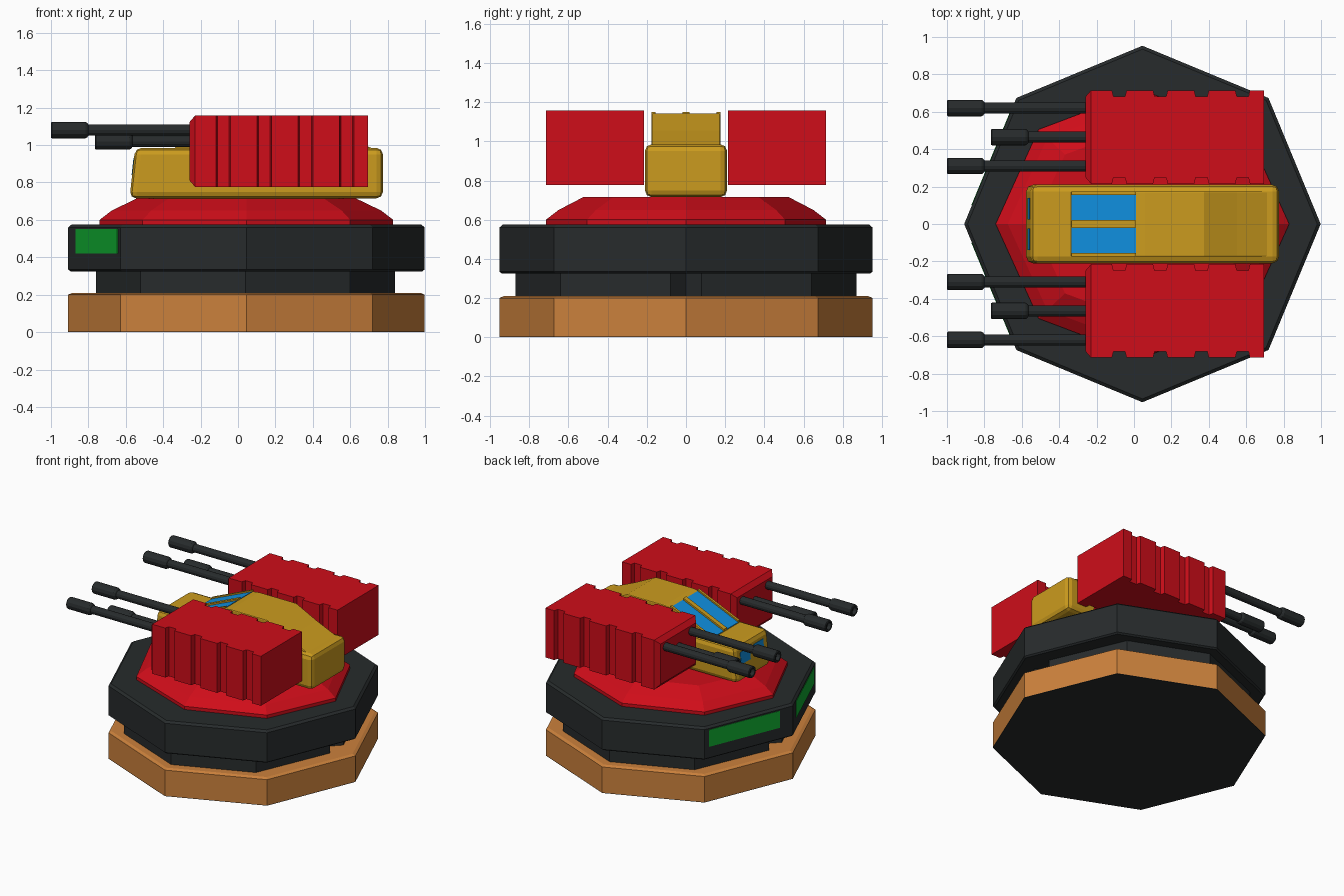
import bpy, bmesh, math

if "Cube" in bpy.data.objects:
    bpy.data.objects.remove(bpy.data.objects["Cube"])

CX = 0.045  # centre of the turntable in x


def material(name, rgb):
    m = bpy.data.materials.new(name)
    m.diffuse_color = (*rgb, 1)
    m.use_nodes = True
    m.node_tree.nodes["Principled BSDF"].inputs["Base Color"].default_value = m.diffuse_color
    return m


RED = material("red", (0.62, 0.004, 0.01))
BLACK = material("black", (0.02, 0.024, 0.025))
ORANGE = material("orange", (0.6, 0.22, 0.045))
YELLOW = material("yellow", (0.6, 0.33, 0.013))
BLUE = material("blue", (0.005, 0.28, 0.75))
GREEN = material("green", (0.005, 0.4, 0.03))


def loft(name, rings, mat, bevel=0.0, segments=2):
    """Closed solid through a list of equal-length point rings."""
    bm = bmesh.new()
    loops = [[bm.verts.new(p) for p in ring] for ring in rings]
    n = len(loops[0])
    for a, b in zip(loops, loops[1:]):
        for i in range(n):
            j = (i + 1) % n
            bm.faces.new((a[i], a[j], b[j], b[i]))
    bm.faces.new(loops[0])
    bm.faces.new(loops[-1])
    bmesh.ops.recalc_face_normals(bm, faces=bm.faces)
    me = bpy.data.meshes.new(name)
    bm.to_mesh(me)
    bm.free()
    ob = bpy.data.objects.new(name, me)
    bpy.context.collection.objects.link(ob)
    me.materials.append(mat)
    if bevel:
        mod = ob.modifiers.new("bevel", 'BEVEL')
        mod.width, mod.segments = bevel, segments
    return ob


def octagon(rx, ry, z):
    return [(CX + rx * math.cos(k * math.pi / 4), ry * math.sin(k * math.pi / 4), z)
            for k in range(8)]


def octagons(name, levels, mat):
    return loft(name, [octagon(rx, ry, z) for rx, ry, z in levels], mat)


def side_profile(name, pts, y0, y1, mat, bevel=0.0):
    """Extrude an xz profile across y."""
    return loft(name, [[(x, y, z) for x, z in pts] for y in (y0, y1)], mat, bevel)


def tube(name, y, z, levels, mat, n=12):
    """Stepped round bar along x from (x, radius) levels."""
    rings = [[(x, y + r * math.cos(2 * math.pi * k / n), z + r * math.sin(2 * math.pi * k / n))
              for k in range(n)] for x, r in levels]
    return loft(name, rings, mat)


# Turntable layers
R = 0.953
octagons("bottom_plate", [(R, R, 0), (R, R, 0.003)], BLACK)
octagons("base", [(R, R, 0.003), (R, R, 0.2), (0.93, 0.93, 0.21)], ORANGE)
octagons("upper_ring", [(0.94, 0.94, 0.325), (R, R, 0.335), (R, R, 0.56), (0.935, 0.935, 0.575)], BLACK)
octagons("dome", [(0.785, 0.715, 0.57), (0.785, 0.715, 0.6), (0.72, 0.65, 0.65), (0.585, 0.525, 0.715)], RED)

# Neck with notches at its two ends
quarter = [(0.72, 0), (0.80, 0.08), (0.56, 0.64), (0, 0.87)]
half = quarter + [(-x, y) for x, y in quarter[2::-1]]
outline = half + [(x, -y) for x, y in half[-2:0:-1]]
loft("neck", [[(0.04 + x, y, z) for x, y in outline] for z in (0.205, 0.33)], BLACK)

# Green light panels on the two ring sides facing -x
a, b = (CX - R, 0), (CX - R * math.sqrt(0.5), R * math.sqrt(0.5))
nx, ny = -math.cos(math.pi / 8), math.sin(math.pi / 8)
for s, side in ((1, "back"), (-1, "front")):
    rings = []
    for off in (-0.01, 0.003):
        ends = [(a[0] + (b[0] - a[0]) * t + nx * off, s * (b[1] * t + ny * off)) for t in (0.15, 0.95)]
        (x0, y0), (x1, y1) = ends
        rings.append([(x0, y0, 0.42), (x1, y1, 0.42), (x1, y1, 0.55), (x0, y0, 0.55)])
    loft("light_panel_" + side, rings, GREEN)

# Cabin: lower hull and narrower raised roof
side_profile("hull", [(-0.58, 0.715), (-0.55, 0.985), (0.775, 0.985), (0.775, 0.715)],
             -0.21, 0.21, YELLOW, 0.035)
side_profile("roof", [(-0.34, 0.96), (-0.34, 0.985), (0.01, 1.135), (0.06, 1.142), (0.375, 1.142),
                      (0.55, 1.055), (0.735, 0.975), (0.735, 0.96)], -0.175, 0.175, YELLOW, 0.008)


def slope_strip(name, y0, y1, lift, mat):
    side_profile(name, [(-0.335, 0.98), (0.01, 1.128), (0.01, 1.135 + lift), (-0.335, 0.987 + lift)],
                 y0, y1, mat)


# Windscreen panes, frame rails and nose windows
slope_strip("rail_centre", -0.018, 0.018, 0.015, YELLOW)
for s, side in ((1, "back"), (-1, "front")):
    slope_strip("windscreen_" + side, s * 0.022, s * 0.155, 0.004, BLUE)
    slope_strip("rail_" + side, s * 0.156, s * 0.175, 0.015, YELLOW)
    side_profile("nose_window_" + side,
                 [(-0.569, 0.84), (-0.559, 0.93), (-0.54, 0.93), (-0.55, 0.84)],
                 s * 0.025, s * 0.14, BLUE)

# Gun pods: rectangular sections along x, with grooves in both sides
sections = [(-0.26, 0.215, 0.155), (-0.23, 0.25, 0.19)]
for g in (-0.118, 0.102, 0.322, 0.542):
    sections += [(g, 0.25, 0.19), (g + 0.008, 0.217, 0.19), (g + 0.07, 0.217, 0.19), (g + 0.078, 0.25, 0.19)]
sections.append((0.695, 0.25, 0.19))
for s, side in ((1, "back"), (-1, "front")):
    cy, cz = s * 0.465, 0.967
    loft("gun_pod_" + side,
         [[(x, cy - hy, cz - hz), (x, cy + hy, cz - hz), (x, cy + hy, cz + hz), (x, cy - hy, cz + hz)]
          for x, hy, hz in sections], RED)
    # Three barrels with thicker muzzles
    for i, (y, z, tip) in enumerate(((0.62, 1.08, -1.0), (0.465, 1.02, -0.765), (0.31, 1.08, -1.0))):
        tube(f"barrel_{side}_{i + 1}", s * y, z,
             [(-0.2, 0.03), (tip + 0.2, 0.03), (tip + 0.195, 0.038), (tip + 0.185, 0.044),
              (tip + 0.005, 0.044), (tip, 0.04), (tip, 0.028), (tip + 0.03, 0.028)], BLACK)
